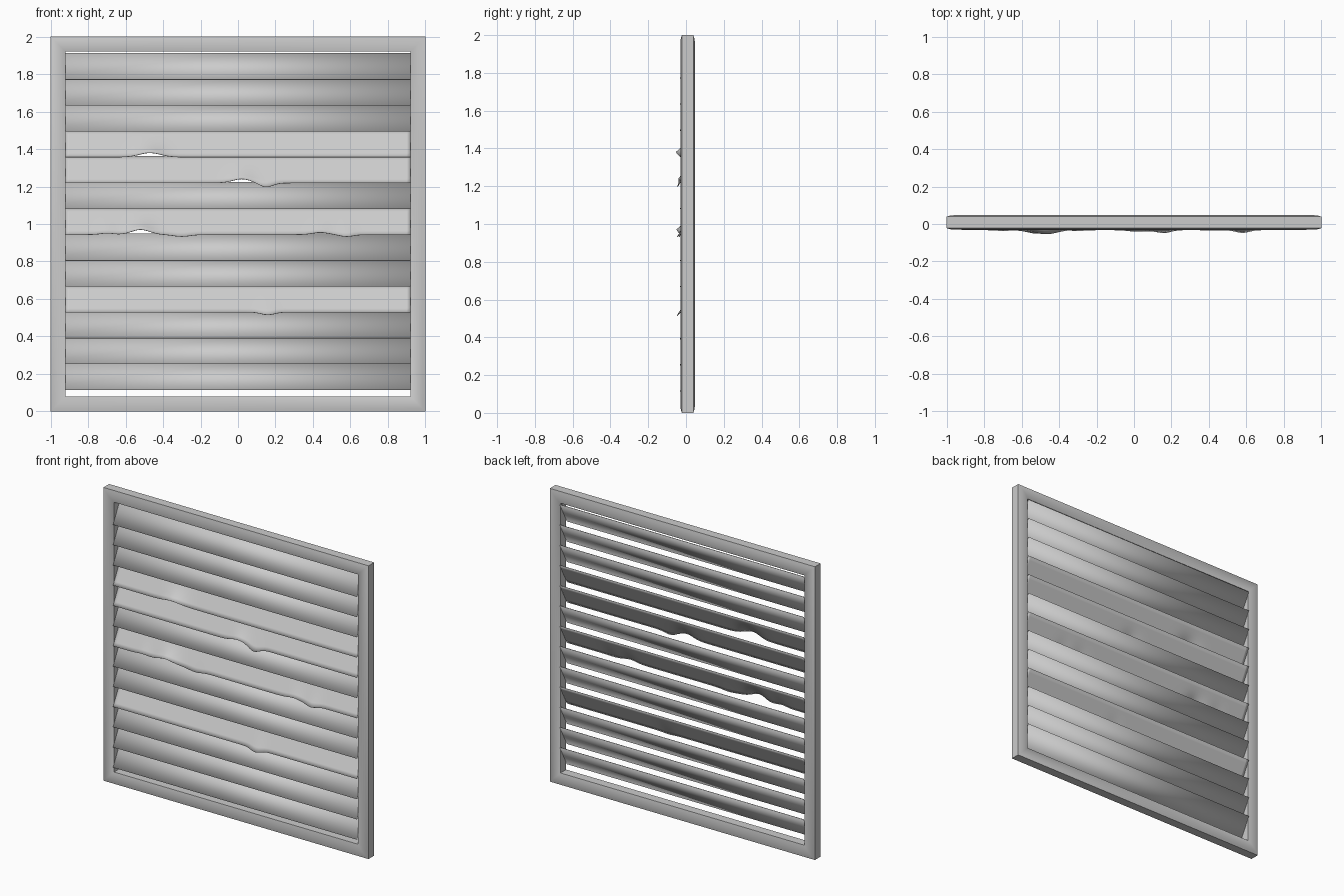
import bpy, bmesh, math

cube = bpy.data.objects.get("Cube")
if cube:
    bpy.data.objects.remove(cube, do_unlink=True)

metal = bpy.data.materials.new("light grey metal")
metal.use_nodes = True
GREY = (0.6, 0.6, 0.6, 1)
metal.diffuse_color = GREY
metal.node_tree.nodes["Principled BSDF"].inputs["Base Color"].default_value = GREY

FRONT, BACK = -0.03, 0.047
BAR = 0.08


def finish(name, bm, angle):
    mesh = bpy.data.meshes.new(name)
    bm.to_mesh(mesh)
    bm.free()
    obj = bpy.data.objects.new(name, mesh)
    bpy.context.collection.objects.link(obj)
    mesh.materials.append(metal)
    bpy.ops.object.select_all(action='DESELECT')
    obj.select_set(True)
    bpy.context.view_layer.objects.active = obj
    bpy.ops.object.shade_smooth_by_angle(angle=math.radians(angle))
    return obj


def crowned_profile(steps=6, crown=0.008):
    """Bar section as (inset, depth): flat sides, gently crowned front and back."""
    points = []
    for side, flip in ((FRONT, 1), (BACK, -1)):
        for i in range(steps + 1):
            t = i / steps if flip == 1 else 1 - i / steps
            points.append((BAR * t, side + flip * crown * (2 * t - 1) ** 2))
    return points


# Mitred frame: the bar section swept round the four corners
bm = bmesh.new()
rings = []
for sx, sz in ((-1, -1), (1, -1), (1, 1), (-1, 1)):
    rings.append([bm.verts.new((sx * (1 - d), y, 1 + sz * (1 - d)))
                  for d, y in crowned_profile()])
for k in range(4):
    a, b = rings[k], rings[(k + 1) % 4]
    for i in range(len(a)):
        j = (i + 1) % len(a)
        bm.faces.new((a[i], b[i], b[j], a[j]))
bmesh.ops.recalc_face_normals(bm, faces=bm.faces)
finish("frame", bm, 60)

# Dents per slat, counted from the bottom: (x, lift, forward push, width)
DENTS = {
    3: [(0.16, -0.014, 0.016, 0.05)],
    6: [(-0.52, 0.028, 0.018, 0.07), (-0.30, -0.01, 0.004, 0.06),
        (-0.70, 0.008, 0.004, 0.05), (0.44, 0.012, 0.003, 0.06),
        (0.58, -0.01, 0.015, 0.05)],
    8: [(0.02, 0.022, 0.008, 0.07), (0.15, -0.022, 0.014, 0.05)],
    9: [(-0.47, 0.024, 0.022, 0.08)],
}
PITCH, FIRST = 0.138, 0.115
HALF_WIDTH, RISE = 0.92, 0.143
COLUMNS, ROWS = 92, 6

# Tilted slats: lower edge at the front, upper edge at the back
for n in range(13):
    bm = bmesh.new()
    columns = COLUMNS if n in DENTS else 1
    rows = ROWS if n in DENTS else 1
    grid = []
    for r in range(rows + 1):
        v = r / rows
        line = []
        for c in range(columns + 1):
            x = HALF_WIDTH * (2 * c / columns - 1)
            y = FRONT - 0.003 + (BACK - FRONT) * v
            z = FIRST + PITCH * n + RISE * v
            for dx, lift, push, width in DENTS.get(n, []):
                fall = math.exp(-((x - dx) / width) ** 2) * (1 - v) ** 2
                y -= push * fall
                z += lift * fall
            line.append(bm.verts.new((x, y, z)))
        grid.append(line)
    for r in range(rows):
        for c in range(columns):
            bm.faces.new((grid[r][c], grid[r][c + 1],
                          grid[r + 1][c + 1], grid[r + 1][c]))
    slat = finish(f"slat_{n + 1}", bm, 40)
    sheet = slat.modifiers.new("sheet thickness", 'SOLIDIFY')
    sheet.thickness = 0.003
    sheet.offset = -1
